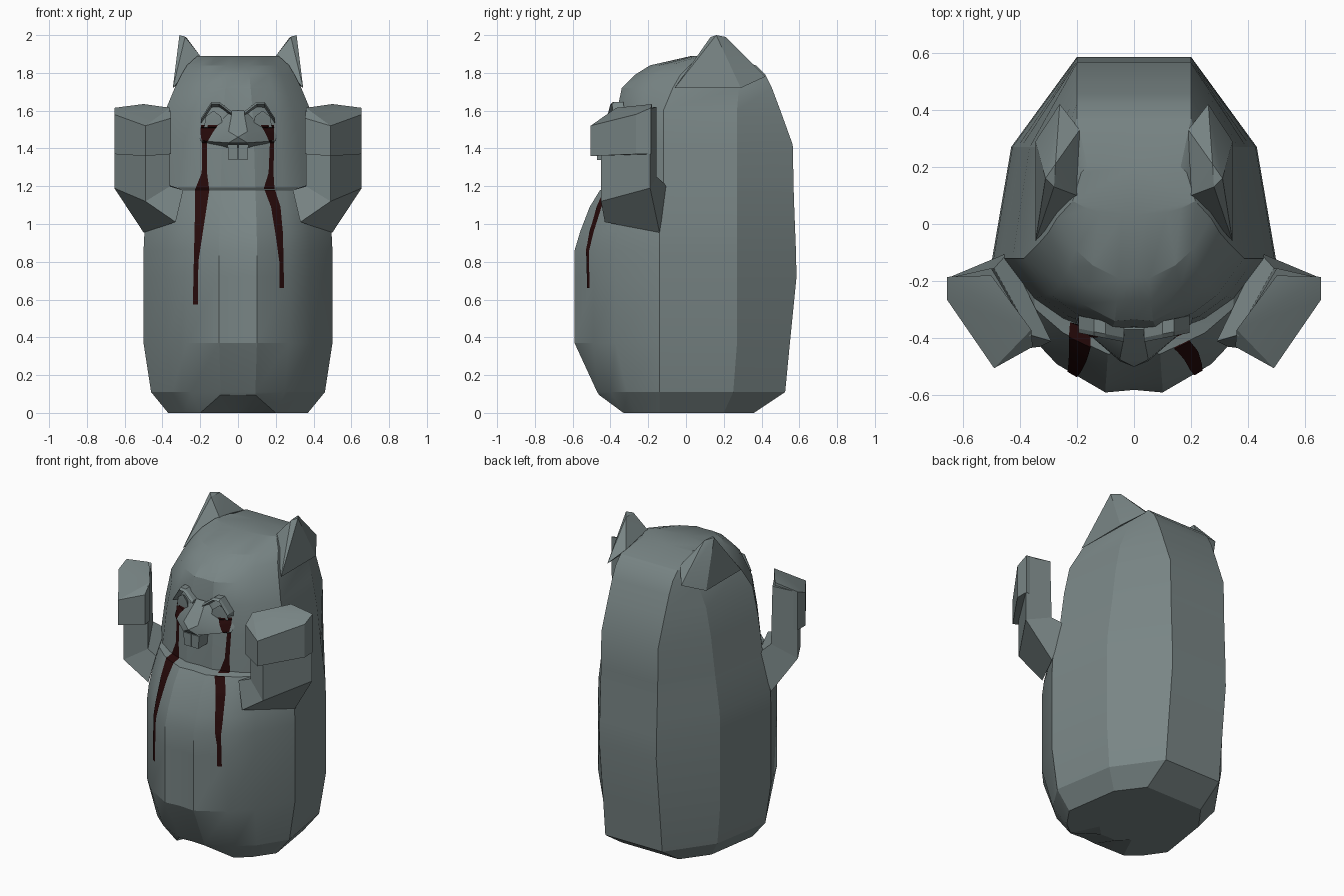
import bpy, bmesh, math
from mathutils import Vector
from mathutils.bvhtree import BVHTree

if "Cube" in bpy.data.objects:
    bpy.data.objects.remove(bpy.data.objects["Cube"])


def material(name, rgb):
    m = bpy.data.materials.new(name)
    m.use_nodes = True
    m.diffuse_color = (*rgb, 1)
    bsdf = m.node_tree.nodes["Principled BSDF"]
    bsdf.inputs["Base Color"].default_value = (*rgb, 1)
    bsdf.inputs["Roughness"].default_value = 0.8
    return m


GREY = material("slate_grey", (0.19, 0.235, 0.235))
RED = material("dark_red", (0.02, 0.003, 0.003))


def finish(bm, name, mat, angle=20, solid=True):
    if solid:
        bmesh.ops.recalc_face_normals(bm, faces=bm.faces)
    mesh = bpy.data.meshes.new(name)
    bm.to_mesh(mesh)
    bm.free()
    mesh.materials.append(mat)
    ob = bpy.data.objects.new(name, mesh)
    bpy.context.collection.objects.link(ob)
    bpy.ops.object.select_all(action='DESELECT')
    ob.select_set(True)
    bpy.context.view_layer.objects.active = ob
    bpy.ops.object.shade_smooth_by_angle(angle=math.radians(angle))
    return ob


def loft(name, rings, angle=20):
    bm = bmesh.new()
    loops = [[bm.verts.new(p) for p in r] for r in rings]
    n = len(loops[0])
    for a, b in zip(loops, loops[1:]):
        for i in range(n):
            j = (i + 1) % n
            bm.faces.new((a[i], a[j], b[j], b[i]))
    bm.faces.new(loops[0][::-1])
    bm.faces.new(loops[-1])
    return finish(bm, name, GREY, angle)


def hull(name, points, side=1):
    bm = bmesh.new()
    for x, y, z in points:
        bm.verts.new((x * side, y, z))
    res = bmesh.ops.convex_hull(bm, input=bm.verts)
    junk = set(res["geom_interior"] + res["geom_unused"])
    bmesh.ops.delete(bm, geom=[v for v in junk if isinstance(v, bmesh.types.BMVert)],
                     context='VERTS')
    return finish(bm, name, GREY)


# Body and head: stacked cross-sections
def section(z, front, side_y, mid_y, back, w):
    half = [(w * fx, side_y + (front - side_y) * t)
            for fx, t in ((0, .98), (.2, 1), (.54, .78), (.76, .52), (1, 0))]
    half += [(w * .86, mid_y), (min(.2, w * .76), back), (0, back)]
    pts = half + [(-x, y) for x, y in half[-2:0:-1]]
    return [Vector((x, y, z)) for x, y in pts]


rows = [
    (0, -.385, -.14, .20, .36, .37),
    (.11, -.47, -.14, .25, .525, .46),
    (.37, -.59, -.14, .27, .55, .5),
    (.72, -.59, -.14, .27, .585, .5),
    (.86, -.59, -.14, .27, .582, .5),
    (.96, -.56, -.14, .27, .578, .495),
    (1.09, -.51, -.13, .27, .573, .475),
    (1.18, -.455, -.12, .27, .57, .46),
    (1.19, -.39, -.12, .27, .57, .458),
    (1.42, -.38, -.12, .27, .565, .425),
    (1.6, -.365, -.12, .27, .50, .385),
    (1.72, -.34, -.07, .28, .455, .335),
    (1.79, -.27, -.03, .27, .42, .30),
    (1.84, -.19, .02, .25, .37, .27),
    (1.89, .03, .08, .18, .2, .215),
]
rings = [section(*r) for r in rows]
# Arch between the feet
for i in (0, 1, -1):
    rings[0][i] = rings[1][i] + Vector((0, .01, -.015))
inner = [Vector((v.x * .6, v.y * .5, 0)) for v in rings[0]]
body = loft("body", [inner] + rings)

# Muzzle and nose
muzzle = hull("muzzle", [(s * x, y, z) for s in (1, -1) for x, y, z in (
    (0, -.5, 1.46), (.05, -.475, 1.49), (.05, -.48, 1.43), (.2, -.35, 1.44),
    (.21, -.31, 1.49), (.03, -.37, 1.6), (.06, -.36, 1.40))])

# Two front teeth
for s, label in ((1, "left"), (-1, "right")):
    hull(label + "_tooth", [(x, y, z) for x, z in
         ((.002, 1.34), (.05, 1.34), (.055, 1.42), (.002, 1.42))
         for y in (-.47, -.36)], s)

solids = [body, muzzle]
for s, label in ((1, "left"), (-1, "right")):
    # Ear
    hull(label + "_ear", [
        (.28, .13, 1.99), (.31, .16, 2.0), (.275, .21, 1.99),
        (.2, .1, 1.89), (.31, .05, 1.86), (.345, -.06, 1.72),
        (.345, .29, 1.72), (.26, .42, 1.78), (.19, .33, 1.855)], s)
    # Closed eyelid
    solids.append(hull(label + "_eyelid", [
        (.08, -.385, 1.52), (.18, -.355, 1.51), (.09, -.385, 1.57),
        (.17, -.36, 1.57), (.13, -.37, 1.60), (.13, -.3, 1.55)], s))
    # Brow arch
    arch = [(.035, 1.585), (.1, 1.635), (.14, 1.635), (.195, 1.55)]
    for k, (a, b) in enumerate(zip(arch, arch[1:])):
        hull(f"{label}_brow_{k + 1}", [
            (x, y + x * .2, z + dz) for x, z in (a, b)
            for y, dz in ((-.42, 0), (-.405, .012), (-.36, .012), (-.36, -.018))], s)
    # Raised arm: shoulder, elbow, wrist
    arm = [
        [(.5, -.14, .955), (.33, -.43, 1.01), (.29, -.41, 1.18), (.44, -.1, 1.2)],
        [(.655, -.19, 1.19), (.49, -.45, 1.12), (.36, -.39, 1.2), (.49, -.155, 1.25)],
        [(.655, -.19, 1.61), (.49, -.45, 1.53), (.36, -.39, 1.6), (.5, -.155, 1.62)],
    ]
    loft(label + "_arm", [[(s * x, y, z) for x, y, z in r] for r in arm], 10)
    # Paw bent forward
    hull(label + "_paw", [
        (.655, -.265, 1.37), (.49, -.505, 1.36), (.355, -.43, 1.37),
        (.655, -.265, 1.58), (.49, -.505, 1.52), (.355, -.43, 1.56),
        (.655, -.185, 1.37), (.655, -.185, 1.615), (.5, -.18, 1.635),
        (.36, -.37, 1.615), (.36, -.37, 1.37), (.5, -.18, 1.37)], s)

# Surface lookup for the painted streaks
verts, polys = [], []
for ob in solids:
    base = len(verts)
    verts += [v.co.copy() for v in ob.data.vertices]
    polys += [[base + i for i in p.vertices] for p in ob.data.polygons]
tree = BVHTree.FromPolygons(verts, polys)


def on_surface(x, z):
    hit = tree.ray_cast(Vector((x, -2, z)), Vector((0, 1, 0)))[0]
    return Vector((x, (hit.y if hit else -.4) - .005, z))


# Dark streaks running from the eyes: centre x, z, half width
streaks = {
    "right_streak": [(-.15, 1.525, .045), (-.165, 1.49, .035), (-.178, 1.43, .013),
                     (-.178, 1.27, .014), (-.19, 1.18, .038), (-.2, 1.05, .028),
                     (-.222, .8, .012), (-.225, .62, .013), (-.225, .575, .012)],
    "left_streak": [(.155, 1.525, .035), (.165, 1.49, .025), (.18, 1.43, .011),
                    (.175, 1.27, .013), (.165, 1.19, .028), (.2, 1.09, .025),
                    (.218, .95, .02), (.23, .8, .011), (.232, .66, .012)],
}
for name, path in streaks.items():
    bm = bmesh.new()
    last = None
    for a, b in zip(path, path[1:]):
        for k in range(10):
            x, z, h = (p + (q - p) * k / 9 for p, q in zip(a, b))
            row = [bm.verts.new(on_surface(x + h * t, z)) for t in (-1, 0, 1)]
            if last and k:
                for i in (0, 1):
                    bm.faces.new((last[i], row[i], row[i + 1], last[i + 1]))
            last = row
    bmesh.ops.remove_doubles(bm, verts=bm.verts, dist=.0001)
    finish(bm, name, RED, solid=False)
